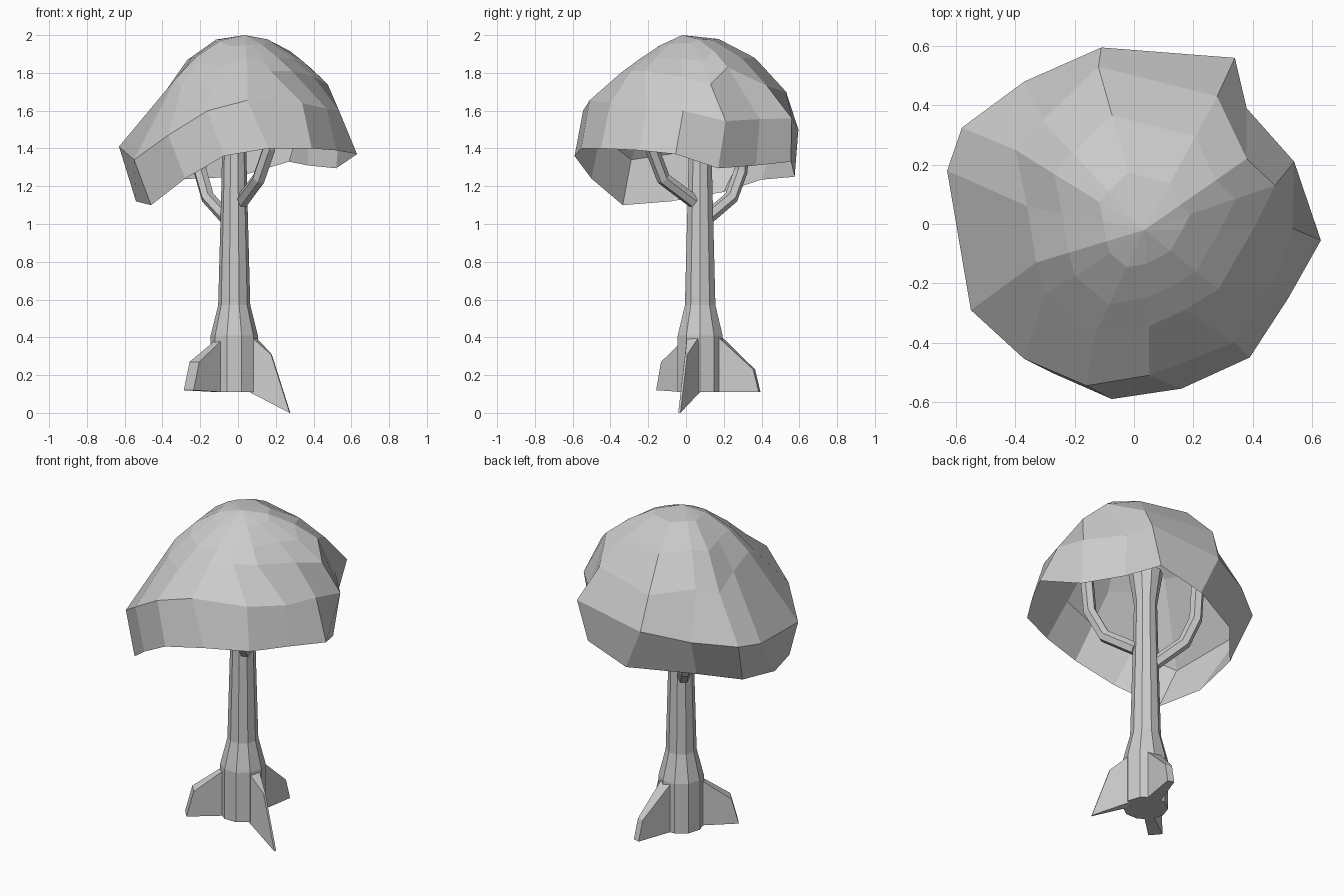
import bpy, bmesh, math
from mathutils import Vector

if "Cube" in bpy.data.objects:
    bpy.data.objects.remove(bpy.data.objects["Cube"])

CX, CY = -0.02, 0.075          # trunk axis


def make(name, build):
    bm = bmesh.new()
    build(bm)
    bmesh.ops.recalc_face_normals(bm, faces=bm.faces)
    me = bpy.data.meshes.new(name)
    bm.to_mesh(me)
    bm.free()
    ob = bpy.data.objects.new(name, me)
    bpy.context.collection.objects.link(ob)
    return ob


def bridge(bm, a, b):
    for i in range(len(a)):
        j = (i + 1) % len(a)
        bm.faces.new((a[i], a[j], b[j], b[i]))


# Trunk: ten-sided lathe, flared foot and fork
def trunk(bm):
    prof = [(.125, .11), (.125, .41), (.085, .57), (.068, 1.2), (.064, 1.4), (.095, 1.6)]
    n = 10
    rings = [[bm.verts.new((CX + r * math.cos(i * math.tau / n),
                            CY + r * math.sin(i * math.tau / n), z))
              for i in range(n)] for r, z in prof]
    for a, b in zip(rings, rings[1:]):
        bridge(bm, a, b)
    bm.faces.new(rings[0])
    bm.faces.new(rings[-1])


make("trunk", trunk)


# Roots: tapered fins; profile is shoulder and toe as (radius, z)
def root(name, angle, root_z, shoulder, toe, root_w, tip_w):
    d = Vector((math.cos(math.radians(angle)), math.sin(math.radians(angle)), 0))
    side = Vector((-d.y, d.x, 0))

    def build(bm):
        pts = [(.1, root_z, root_w), (*shoulder, tip_w), (*toe, tip_w), (.1, .11, root_w)]
        a, b = [[bm.verts.new(Vector((CX, CY, z)) + d * r + side * w * s)
                 for r, z, w in pts] for s in (1, -1)]
        bridge(bm, a, b)
        bm.faces.new(a)
        bm.faces.new(b)
    make(name, build)


root("root_right", -20.5, .41, (.21, .31), (.315, 0), .036, .006)
root("root_back", 75.5, .41, (.295, .23), (.325, .11), .04, .02)
root("root_left", 220, .39, (.275, .27), (.315, .12), .025, .04)


# Branches: six-sided bent tubes
def branch(name, pts):
    cu = bpy.data.curves.new(name, 'CURVE')
    cu.dimensions = '3D'
    cu.bevel_depth = .037
    cu.bevel_resolution = 1
    cu.use_fill_caps = True
    sp = cu.splines.new('POLY')
    sp.points.add(len(pts) - 1)
    for p, co in zip(sp.points, pts):
        p.co = (*co, 1)
    sp.use_smooth = False
    bpy.context.collection.objects.link(bpy.data.objects.new(name, cu))


branch("branch_front", [(.02, .04, 1.12), (.11, -.12, 1.24), (.165, -.18, 1.40), (.18, -.19, 1.62)])
branch("branch_back", [(-.06, .11, 1.03), (-.16, .24, 1.14), (-.2, .29, 1.28), (-.21, .30, 1.55)])

# Canopy: open shell; ragged rim, widest belt and crown rings, domed up to the apex
RIM = [(.16, -.555, 1.40), (.39, -.45, 1.40), (.52, -.25, 1.39), (.63, -.055, 1.37),
       (.52, .17, 1.295), (.37, .37, 1.31), (.27, .555, 1.33), (0, .575, 1.25),
       (-.35, .4, 1.235), (-.52, .2, 1.17), (-.54, -.08, 1.12), (-.46, -.335, 1.10),
       (-.28, -.5, 1.24), (-.075, -.59, 1.36)]
BELT = [(.05, -.51, 1.655), (.34, -.40, 1.64), (.47, -.21, 1.61), (.535, -.015, 1.6),
        (.54, .21, 1.545), (.38, .39, 1.555), (.34, .56, 1.56), (-.11, .595, 1.5),
        (-.37, .48, 1.46), (-.58, .325, 1.43), (-.63, .18, 1.41), (-.55, -.29, 1.34),
        (-.37, -.455, 1.47), (-.16, -.545, 1.6)]
CROWN = [(.05, -.345, 1.8), (.17, -.29, 1.81), (.285, -.22, 1.81), (.40, -.02, 1.78),
         (.475, .13, 1.74), (.38, .22, 1.83), (.28, .43, 1.73), (-.12, .53, 1.70),
         (-.31, .35, 1.72), (-.40, .25, 1.68), (-.36, .06, 1.73), (-.33, -.13, 1.77),
         (-.30, -.24, 1.72), (-.135, -.38, 1.73)]
APEX = Vector((.035, -.02, 2.0))


def canopy(bm):
    def dome(p, s):
        x, y, z = p
        a = math.atan2(y, x)
        power = 1.9 - .3 * math.cos(a) + .6 * math.sin(a)   # rounder at the back
        return (APEX.x + (x - APEX.x) * s, APEX.y + (y - APEX.y) * s,
                z + (APEX.z - z) * (1 - s ** power))
    rings = [[bm.verts.new(p) for p in ring] for ring in (RIM, BELT, CROWN)]
    for s in (.7, .35):
        rings.append([bm.verts.new(dome(p, s)) for p in CROWN])
    for a, b in zip(rings, rings[1:]):
        bridge(bm, a, b)
    top, last = bm.verts.new(APEX), rings[-1]
    for i in range(len(last)):
        bm.faces.new((last[i], last[(i + 1) % len(last)], top))


make("canopy", canopy)
